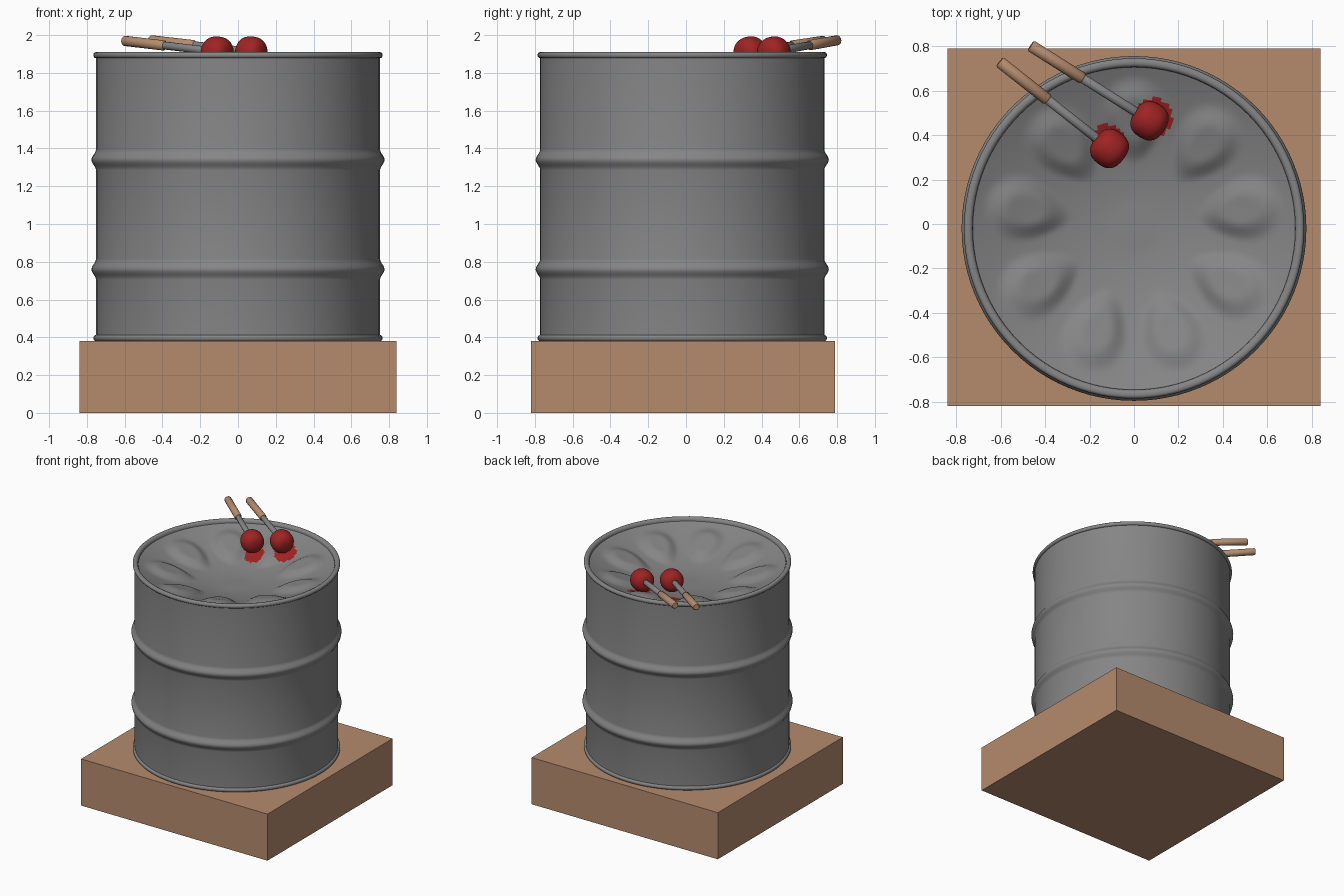
import bpy, bmesh, math
from mathutils import Vector

if "Cube" in bpy.data.objects:
    bpy.data.objects.remove(bpy.data.objects["Cube"])

CY = -0.02          # drum centre in y


def material(name, rgb):
    m = bpy.data.materials.new(name)
    m.diffuse_color = (*rgb, 1)
    m.use_nodes = True
    m.node_tree.nodes["Principled BSDF"].inputs["Base Color"].default_value = m.diffuse_color
    return m


STEEL = material("grey steel", (0.235, 0.235, 0.235))
WOOD = material("tan wood", (0.46, 0.26, 0.155))
RED = material("red rubber", (0.35, 0.017, 0.017))


def finish(bm, name, mats, angle=None):
    bmesh.ops.recalc_face_normals(bm, faces=bm.faces)
    me = bpy.data.meshes.new(name)
    bm.to_mesh(me)
    bm.free()
    for m in mats:
        me.materials.append(m)
    ob = bpy.data.objects.new(name, me)
    bpy.context.collection.objects.link(ob)
    if angle:
        bpy.ops.object.select_all(action='DESELECT')
        ob.select_set(True)
        bpy.context.view_layer.objects.active = ob
        bpy.ops.object.shade_smooth_by_angle(angle=math.radians(angle))
    return ob


def lathe(profile, segs):
    """Revolve (radius, z) points around z; radius 0 makes a pole."""
    bm = bmesh.new()
    rings = []
    for r, z in profile:
        if r == 0:
            rings.append([bm.verts.new((0, 0, z))] * segs)
        else:
            rings.append([bm.verts.new((r * math.cos(2 * math.pi * i / segs),
                                        r * math.sin(2 * math.pi * i / segs), z))
                          for i in range(segs)])
    for a, b in zip(rings, rings[1:]):
        for i in range(segs):
            j = (i + 1) % segs
            vs = list(dict.fromkeys((a[i], a[j], b[j], b[i])))
            if len(vs) > 2:
                bm.faces.new(vs)
    return bm


# Wooden plinth
bm = bmesh.new()
bmesh.ops.create_cube(bm, size=1)
for v in bm.verts:
    v.co = Vector((v.co.x * 1.68, v.co.y * 1.61 - 0.015, (v.co.z + 0.5) * 0.38))
finish(bm, "plinth", [WOOD])


# Drum barrel with rolled rims and two rolling hoops
def hoop(z):
    return [(0.752 + 0.024 * math.cos(t * math.pi / 10) ** 2, z + 0.055 * t / 5)
            for t in range(-5, 6)]


def bead(z):
    return [(0.752 + 0.014 * math.cos(t * math.pi / 8), z + 0.016 * math.sin(t * math.pi / 8))
            for t in range(-4, 5)]


profile = [(0, 0.375), (0.74, 0.375)] + bead(0.396) + hoop(0.76) + hoop(1.34)
profile += bead(1.894) + [(0.742, 1.91), (0.732, 1.906), (0.727, 1.895), (0.725, 1.875)]
drum = finish(lathe(profile, 96), "drum_barrel", [STEEL], 50)
drum.location.y = CY

# Playing surface: sunken bowl with nine raised note areas
HEADS = [Vector((-0.11, 0.34)), Vector((0.07, 0.465))]
SPOTS = [(Vector((-0.115, 0.375)), 0.075), (Vector((0.09, 0.48)), 0.085)]


def smooth(t):
    t = max(0.0, min(1.0, t))
    return t * t * (3 - 2 * t)


def bowl_z(r, ang):
    z = 1.72 + 0.165 * max(0, (r - 0.1) / 0.628) ** 1.7
    step = math.radians(40)
    off = (ang - math.pi / 2 + step / 2) % step - step / 2
    d = math.hypot((r - 0.49) / 0.2, off * 0.49 / 0.145)
    return z + 0.035 * smooth((1 - d) / 0.6)


bm = lathe([(0, 0)] + [(0.728 * k / 40, 0) for k in range(1, 41)], 180)
for v in bm.verts:
    v.co.z = bowl_z(math.hypot(v.co.x, v.co.y), math.atan2(v.co.y, v.co.x))
    v.co.y += CY
for f in bm.faces:      # red contact marks under the mallets
    c = f.calc_center_median().xy
    f.material_index = int(any((c - p).length < r for p, r in SPOTS))
finish(bm, "playing_surface", [STEEL, RED], 60)


# Mallets
def rod(name, a, b, r, mat):
    length = (b - a).length
    ob = finish(lathe([(0, 0), (r * 0.8, 0), (r, r * 0.25), (r, length - r * 0.25),
                       (r * 0.8, length), (0, length)], 20), name, [mat], 50)
    ob.location = a
    ob.rotation_mode = 'QUATERNION'
    ob.rotation_quaternion = (b - a).to_track_quat('Z', 'Y')


ENDS = [Vector((-0.605, 0.73, 1.97)), Vector((-0.465, 0.803, 1.973))]
for n, (h, end) in enumerate(zip(HEADS, ENDS), 1):
    start = Vector((h.x, h.y, 1.912))
    joint = start.lerp(end, 0.56)
    rod(f"mallet_shaft_{n}", start, joint.lerp(end, 0.05), 0.021, STEEL)
    rod(f"mallet_handle_{n}", joint, end, 0.027, WOOD)
    # rounded, slightly squared head turned along the shaft
    pts = []
    for k in range(17):
        t = -math.pi / 2 + math.pi * k / 16
        c, s = math.cos(t), math.sin(t)
        r = 0.086 * abs(c) ** 0.75 if 0 < k < 16 else 0
        pts.append((r, 0.078 * math.copysign(abs(s) ** 0.8, s)))
    head = finish(lathe(pts, 32), f"mallet_head_{n}", [RED], 60)
    head.location = start + Vector((0, 0, -0.005))
    head.rotation_mode = 'QUATERNION'
    head.rotation_quaternion = (end - start).to_track_quat('Z', 'Y')
